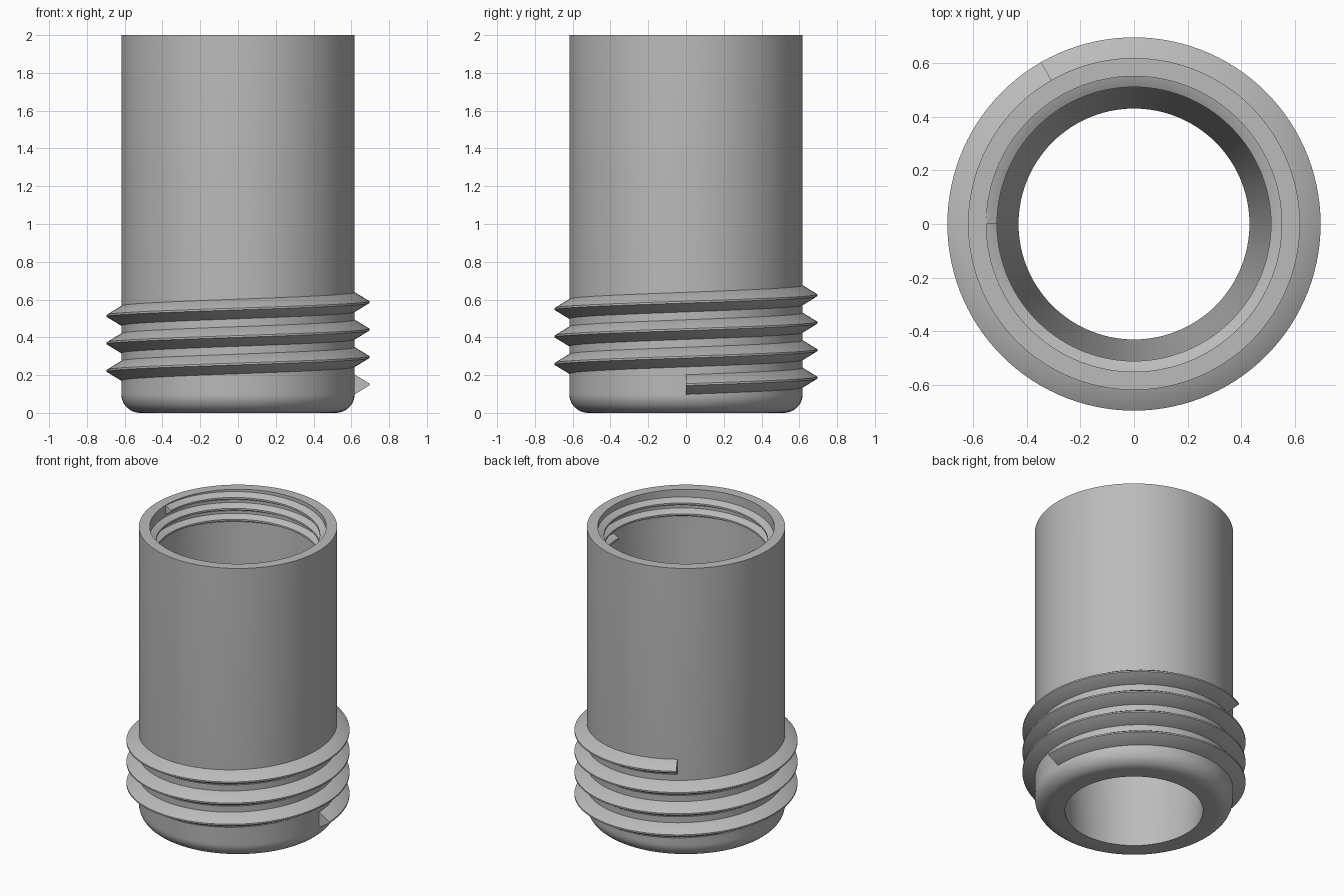
import bpy, bmesh, math

if "Cube" in bpy.data.objects:
    bpy.data.objects.remove(bpy.data.objects["Cube"])

grey = bpy.data.materials.new("light_grey")
grey.diffuse_color = (0.5, 0.5, 0.5, 1)
grey.use_nodes = True
grey.node_tree.nodes["Principled BSDF"].inputs["Base Color"].default_value = grey.diffuse_color
SEG = 120


def finish(name, bm, angle):
    bmesh.ops.recalc_face_normals(bm, faces=bm.faces)
    me = bpy.data.meshes.new(name)
    bm.to_mesh(me)
    bm.free()
    ob = bpy.data.objects.new(name, me)
    bpy.context.collection.objects.link(ob)
    me.materials.append(grey)
    bpy.ops.object.select_all(action='DESELECT')
    ob.select_set(True)
    bpy.context.view_layer.objects.active = ob
    bpy.ops.object.shade_smooth_by_angle(angle=math.radians(angle))
    return ob


def lathe(name, profile):
    """Revolve a closed (radius, z) profile around z."""
    bm = bmesh.new()
    rings = []
    for i in range(SEG):
        a = 2 * math.pi * i / SEG
        rings.append([bm.verts.new((r * math.cos(a), r * math.sin(a), z)) for r, z in profile])
    n = len(profile)
    for i in range(SEG):
        p, q = rings[i], rings[(i + 1) % SEG]
        for j in range(n):
            k = (j + 1) % n
            bm.faces.new((p[j], q[j], q[k], p[k]))
    return finish(name, bm, 25)


def thread(name, section, z0, pitch, turns):
    """Sweep a closed (radius, dz) section along a rising helix starting on +x."""
    bm = bmesh.new()
    steps = round(turns * SEG)
    rings = []
    for i in range(steps + 1):
        a = 2 * math.pi * i / SEG
        z = z0 + pitch * i / SEG
        rings.append([bm.verts.new((r * math.cos(a), r * math.sin(a), z + d)) for r, d in section])
    n = len(section)
    for p, q in zip(rings, rings[1:]):
        for j in range(n):
            k = (j + 1) % n
            bm.faces.new((p[j], q[j], q[k], p[k]))
    bm.faces.new(rings[0])
    bm.faces.new(rings[-1])
    return finish(name, bm, 25)


# Hollow tube: rounded foot, straight wall, threaded mouth, tapered bore
R, F = 0.618, 0.1
foot = [(R - F + F * math.sin(t), F - F * math.cos(t))
        for t in (math.pi / 2 * i / 10 for i in range(11))]
lathe("tube_body", [(0.43, 0.0)] + foot +
      [(R, 2.0), (0.55, 2.0), (0.55, 1.74), (0.43, 0.05)])

# External screw thread near the foot
thread("outer_thread", [(0.60, -0.055), (0.618, -0.052), (0.695, -0.005),
                        (0.695, 0.005), (0.618, 0.052), (0.60, 0.055)],
       0.15, 0.1455, 3 + 1 / 3)

# Internal screw thread in the mouth
thread("inner_thread", [(0.56, -0.03), (0.55, -0.028), (0.51, -0.006),
                        (0.51, 0.006), (0.55, 0.028), (0.56, 0.03)],
       1.78, 0.075, 2.5)
